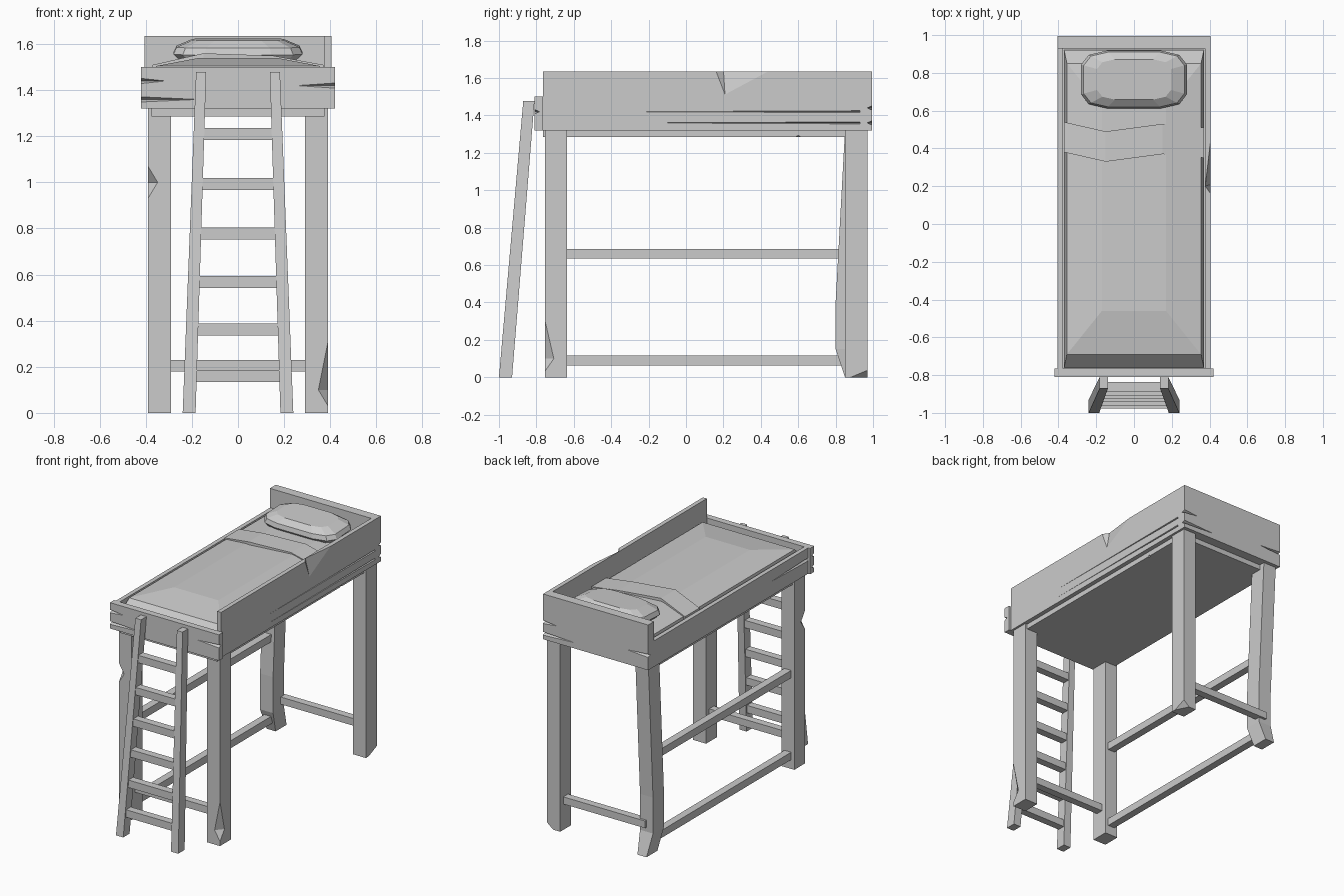
import bpy, bmesh
from math import cos, sin, pi, copysign
from mathutils import Vector

default_cube = bpy.data.objects.get("Cube")
if default_cube:
    bpy.data.objects.remove(default_cube)

grey = (0.6, 0.6, 0.6, 1)
material = bpy.data.materials.new("plain grey")
material.use_nodes = True
material.diffuse_color = grey
material.node_tree.nodes["Principled BSDF"].inputs["Base Color"].default_value = grey

# Shared levels and positions of the frame
board_bottom, rail_top, board_top = 1.32, 1.5, 1.635
leg_x, leg_half = 0.34, 0.05
front_leg_y, back_leg_y = -0.695, 0.91
front_face, back_face = -0.81, 0.995
board_front, board_back = -0.765, 0.93
side_face = 0.405


def finish(name, bm):
    """Turn a bmesh into a named grey object."""
    bmesh.ops.recalc_face_normals(bm, faces=bm.faces)
    mesh = bpy.data.meshes.new(name)
    bm.to_mesh(mesh)
    bm.free()
    mesh.materials.append(material)
    part = bpy.data.objects.new(name, mesh)
    bpy.context.collection.objects.link(part)
    return part


def loft(name, rings):
    """Skin closed rings of points and cap both ends."""
    bm = bmesh.new()
    rows = [[bm.verts.new(point) for point in ring] for ring in rings]
    count = len(rows[0])
    for lower, upper in zip(rows, rows[1:]):
        for i in range(count):
            j = (i + 1) % count
            bm.faces.new((lower[i], lower[j], upper[j], upper[i]))
    bm.faces.new(rows[0])
    bm.faces.new(rows[-1])
    return finish(name, bm)


def rect(x, y, z, half_x, half_y):
    """Level rectangle around a centre point."""
    return [(x - half_x, y - half_y, z), (x + half_x, y - half_y, z),
            (x + half_x, y + half_y, z), (x - half_x, y + half_y, z)]


def box(name, left, right, front, back, bottom, top):
    x, y = (left + right) / 2, (front + back) / 2
    half_x, half_y = (right - left) / 2, (back - front) / 2
    return loft(name, [rect(x, y, z, half_x, half_y) for z in (bottom, top)])


def carve(part, points):
    """Cut the convex hull of the points out of a part."""
    bm = bmesh.new()
    for point in points:
        bm.verts.new(point)
    bmesh.ops.convex_hull(bm, input=bm.verts)
    cutter = finish("chip_cutter", bm)
    cutter.hide_render = True
    chip = part.modifiers.new("chip", "BOOLEAN")
    chip.object = cutter
    chip.solver = "EXACT"
    bpy.context.view_layer.objects.active = part
    bpy.ops.object.modifier_apply(modifier=chip.name)
    bpy.data.objects.remove(cutter)


def split(part, start, run, inward, gap=0.015):
    """Cut a crack that opens at the start and closes along the run."""
    start, run, inward = Vector(start), Vector(run), Vector(inward)
    mouth = start - inward * 0.2 - run * 0.1
    rise = Vector((0, 0, gap))
    carve(part, [mouth + rise, mouth - rise, start + inward - run * 0.1,
                 start + run - inward * 0.2])


# Legs: three straight posts and one worn, bent post
def post(name, side, y):
    x = side * leg_x
    return box(name, x - leg_half, x + leg_half,
               y - leg_half * 1.2, y + leg_half * 1.2, 0, board_bottom)


front_left_leg = post("front_left_leg", 1, front_leg_y)
front_right_leg = post("front_right_leg", -1, front_leg_y)
back_left_leg = post("back_left_leg", 1, back_leg_y)
loft("back_right_leg", [
    rect(-leg_x, y, z, half, leg_half * 1.2) for y, z, half in (
        (back_leg_y, 0, leg_half * 0.7),
        (back_leg_y - leg_half, 0.15, leg_half),
        (back_leg_y - leg_half, 0.4, leg_half),
        (back_leg_y, board_bottom, leg_half))])

# Chipped corners on the posts
corner_x, corner_y = leg_x + leg_half * 1.2, front_leg_y - leg_half * 1.4
carve(front_left_leg, [(corner_x, corner_y, 0.4), (corner_x, corner_y, 0),
                       (corner_x, front_leg_y, 0.1), (leg_x, corner_y, 0.1)])
carve(front_right_leg, [(-corner_x, corner_y, 1.1), (-corner_x, corner_y, 0.9),
                        (-corner_x, front_leg_y, 1), (-leg_x, corner_y, 1)])
corner_y = back_leg_y + leg_half * 1.4
carve(back_left_leg, [(corner_x, back_leg_y - leg_half, 0), (corner_x, corner_y, -leg_half),
                      (corner_x, corner_y, leg_half), (leg_x, corner_y, 0)])

# Braces between the legs
brace = 0.026
for name, y in (("front_brace", front_leg_y), ("back_brace", back_leg_y)):
    box(name, -leg_x, leg_x, y - brace, y + brace, 0.18, 0.23)
for name, z in (("lower_side_brace", 0.09), ("upper_side_brace", 0.66)):
    box(name, -leg_x - brace, -leg_x + brace, front_leg_y, back_leg_y - leg_half,
        z - brace, z + brace)

# Sleeping platform and the boards around it
base_half, base_bottom = 0.375, 1.285
bed_base = box("bed_base", -base_half, base_half, board_front, board_back,
               base_bottom, rail_top - 0.1)
carve(bed_base, [(base_half + brace, y, base_bottom - brace) for y in (0.5, 0.7)]
      + [(base_half + brace, 0.6, board_bottom), (leg_x, 0.6, base_bottom - brace)])

front_half = side_face + 0.015
front_board = box("front_board", -front_half, front_half, front_face, board_front,
                  board_bottom, rail_top)
back_board = box("back_board", -side_face, side_face, board_back, back_face,
                 board_bottom, board_top)
left_board = box("left_side_board", base_half, side_face, board_front, board_back,
                 board_bottom, board_top)
right_board = box("right_side_board", -side_face, -base_half, board_front, board_back,
                  board_bottom, rail_top)

# Splits running in from the board ends, and a gouge in the tall side
depth = 0.03
for side, z, length in ((-1, 1.44, 0.13), (-1, 1.36, 0.3), (1, 1.42, 0.2)):
    split(front_board, (side * front_half, front_face, z),
          (-side * length, 0, 0), (0, depth, 0))
    split(back_board, (-side * side_face, back_face, z),
          (side * length, 0, 0), (0, -depth, 0))
for z in (1.42, 1.36):
    split(left_board, (side_face, board_back, z), (0, -1.5, 0),
          (-depth / 2, 0, 0), gap=0.007)
split(right_board, (-side_face, board_front, 1.42), (0, 0.5, 0), (depth / 2, 0, 0))
outside, above = side_face + 0.005, board_top + 0.01
carve(left_board, [(outside, 0.15, above), (outside, 0.5, above),
                   (outside, 0.21, 1.49), (base_half, 0.2, above)])

# Mattress: level outlines narrowing to a low crown
bed_half, bed_length, bed_y = 0.37, 0.84, 0.08
loft("mattress", [
    rect(0, bed_y, rail_top + rise, bed_half - in_x, bed_length - in_y)
    for rise, in_x, in_y in ((-0.15, 0, 0), (-0.07, 0, 0),
                             (0.005, 0.015, 0.07), (0.04, 0.2, 0.3))])

# Folded blanket: a wavy band across the bed
band = []
for x, shift, rise in ((-bed_half, 0.03, 0.01), (-0.15, -0.02, 0.06),
                       (0.15, 0.02, 0.05), (bed_half, 0, 0.01)):
    front, back, top = 0.35 + shift, 0.51 + shift, rail_top + rise
    low = top - 0.03
    band.append([(x, front, low), (x, front, top), (x, back, top), (x, back, low)])
loft("blanket_fold", band)

# Pillow: rounded rectangles that swell, then close in
def soft_outline(scale, z, sides=12):
    ring = []
    for i in range(sides):
        c, s = cos(2 * pi * (i + 0.5) / sides), sin(2 * pi * (i + 0.5) / sides)
        x = copysign(abs(c) ** 0.5, c) * scale * 0.285
        y = copysign(abs(s) ** 0.5, s) * scale * 0.155
        ring.append((x, bed_y + 0.685 + y, z + y * 0.05))
    return ring


loft("pillow", [soft_outline(scale, rail_top + rise) for scale, rise in
                ((0.85, 0.02), (1, 0.06), (0.95, 0.09), (0.7, 0.12))])

# Ladder: leaning, converging rails with evenly fitted rungs
ladder_top, foot_y, head_y = 1.478, -0.965, -0.84
foot_x, head_x = 0.212, 0.16
for name, side in (("left_ladder_rail", 1), ("right_ladder_rail", -1)):
    loft(name, [rect(side * foot_x, foot_y, 0, 0.028, 0.035),
                rect(side * head_x, head_y, ladder_top, 0.022, 0.03)])
for step in range(6):
    z = 0.16 + step * 0.2 + step * step * 0.002
    t = z / ladder_top
    x, y = foot_x + (head_x - foot_x) * t, foot_y + (head_y - foot_y) * t
    box(f"ladder_rung_{step + 1}", -x, x, y - brace, y + brace, z - brace, z + brace)
